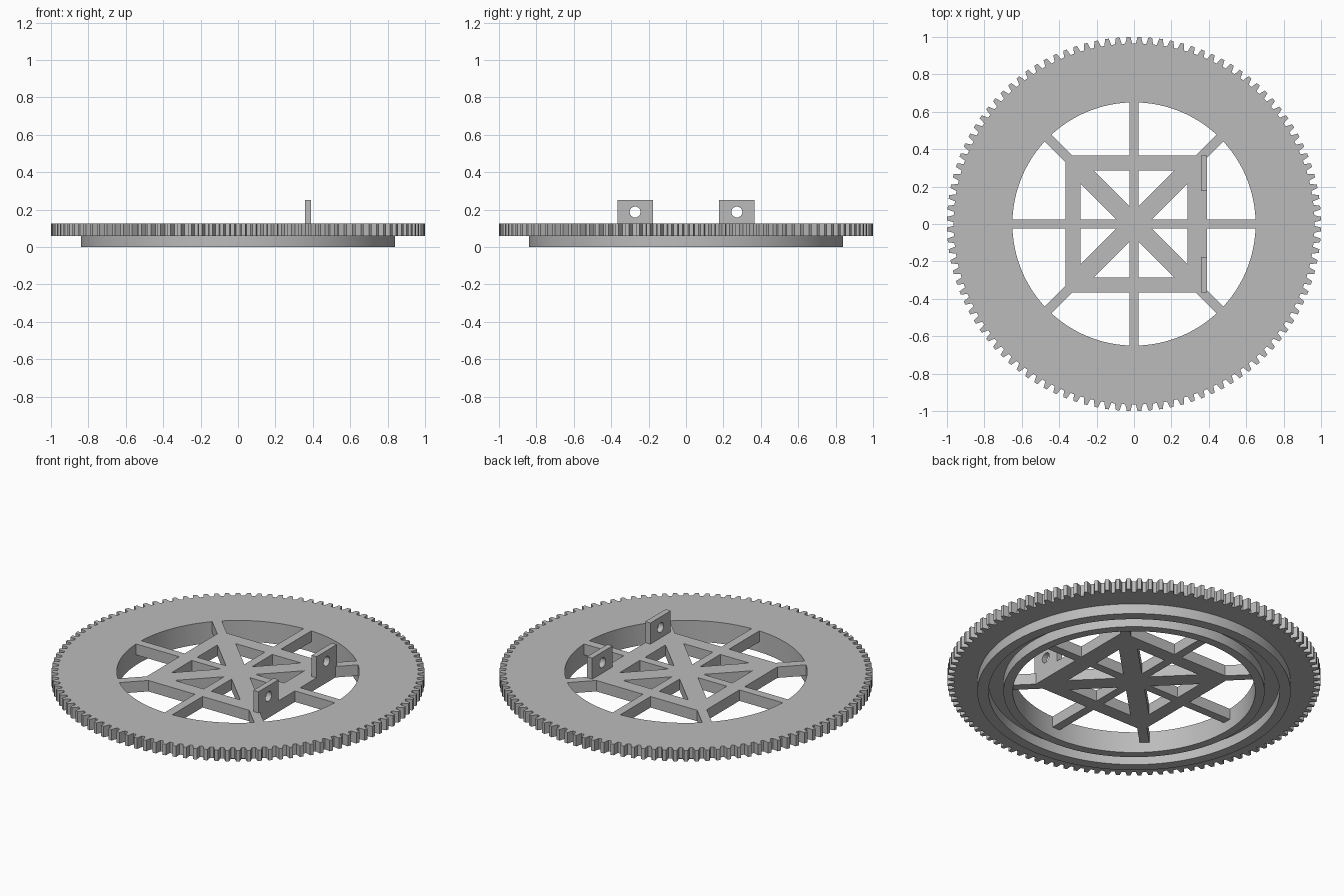
import bpy, bmesh
from math import sin, cos, pi, radians
from mathutils import Matrix, Vector

cube = bpy.data.objects.get("Cube")
if cube:
    bpy.data.objects.remove(cube, do_unlink=True)

grey = bpy.data.materials.new("plain grey")
grey.use_nodes = True
grey.diffuse_color = (0.5, 0.5, 0.5, 1)
grey.node_tree.nodes["Principled BSDF"].inputs["Base Color"].default_value = (0.5, 0.5, 0.5, 1)

BOTTOM, TOP = 0.06, 0.125      # gear plate
HOLE = 0.65                    # central opening radius
TEETH = 108


def make_object(name, bm):
    bmesh.ops.recalc_face_normals(bm, faces=bm.faces)
    mesh = bpy.data.meshes.new(name)
    bm.to_mesh(mesh)
    bm.free()
    mesh.materials.append(grey)
    obj = bpy.data.objects.new(name, mesh)
    bpy.context.collection.objects.link(obj)
    return obj


def box(name, lo, hi, angle=0):
    """Box between two corners, turned about the z axis."""
    lo, hi = Vector(lo), Vector(hi)
    bm = bmesh.new()
    bmesh.ops.create_cube(bm, size=1)
    turn = Matrix.Rotation(angle, 4, "Z")
    place = Matrix.Translation((lo + hi) / 2) @ Matrix.Diagonal((*(hi - lo), 1))
    bmesh.ops.transform(bm, matrix=turn @ place, verts=bm.verts)
    return make_object(name, bm)


# Toothed rim: a closed section swept round, its outer edge following the teeth
def toothed_rim():
    tooth = [(0, 0.965), (0.22, 0.965), (0.30, 0.982),
             (0.38, 1.0), (0.72, 1.0), (0.80, 0.982), (0.88, 0.965)]
    section = [(0.84, BOTTOM), (0.84, 0), (0.78, 0), (0.78, BOTTOM),
               (0.70, BOTTOM), (0.70, 0), (HOLE, 0), (HOLE, TOP)]
    bm = bmesh.new()
    rings = []
    for i in range(TEETH):
        for part, radius in tooth:
            a = 2 * pi * (i + part - 0.05) / TEETH
            points = [(radius, TOP), (radius, BOTTOM)] + section
            rings.append([bm.verts.new((r * cos(a), r * sin(a), z)) for r, z in points])
    for i, ring in enumerate(rings):
        after = rings[(i + 1) % len(rings)]
        for j in range(len(ring)):
            k = (j + 1) % len(ring)
            bm.faces.new((ring[j], after[j], after[k], ring[k]))
    return make_object("toothed_rim", bm)


rim = toothed_rim()
bpy.ops.object.select_all(action="DESELECT")
rim.select_set(True)
bpy.context.view_layer.objects.active = rim
bpy.ops.object.shade_smooth_by_angle(angle=radians(25))

# Square frame, with a wider bar on the bracket side
IN, OUT, WIDE = 0.285, 0.367, 0.39
box("frame_right_bar", (-OUT, -OUT, BOTTOM), (-IN, OUT, TOP))
box("frame_left_bar", (IN, -OUT, BOTTOM), (WIDE, OUT, TOP))
box("frame_front_bar", (-IN, -OUT, BOTTOM), (IN, -IN, TOP))
box("frame_back_bar", (-IN, IN, BOTTOM), (IN, OUT, TOP))

# Spokes: long straight ones, and diagonals that are thicker inside the frame
END = HOLE + 0.015
for i in range(2):
    box(f"straight_spoke_{i + 1}", (-END, -0.025, BOTTOM), (END, 0.025, TOP), i * pi / 2)
    box(f"inner_diagonal_{i + 1}", (-0.44, -0.05, BOTTOM), (0.44, 0.05, TOP), pi / 4 + i * pi / 2)
for i in range(4):
    box(f"outer_diagonal_{i + 1}", (0.44, -0.026, BOTTOM), (END, 0.026, TOP), pi / 4 + i * pi / 2)

# Upright brackets with a round pin hole
for side, name in ((-1, "front"), (1, "back")):
    y = side * 0.272
    bracket = box(f"{name}_bracket", (0.357, y - 0.095, TOP - 0.005), (WIDE, y + 0.095, 0.25))
    bm = bmesh.new()
    bmesh.ops.create_cone(bm, cap_ends=True, segments=32, radius1=0.029, radius2=0.029, depth=0.2,
                          matrix=Matrix.Translation((0.375, y, 0.187)) @ Matrix.Rotation(pi / 2, 4, "Y"))
    cutter = make_object(f"{name}_pin_hole_cutter", bm)
    cutter.hide_render = True
    cutter.hide_set(True)
    cut = bracket.modifiers.new("pin hole", "BOOLEAN")
    cut.operation = "DIFFERENCE"
    cut.object = cutter
